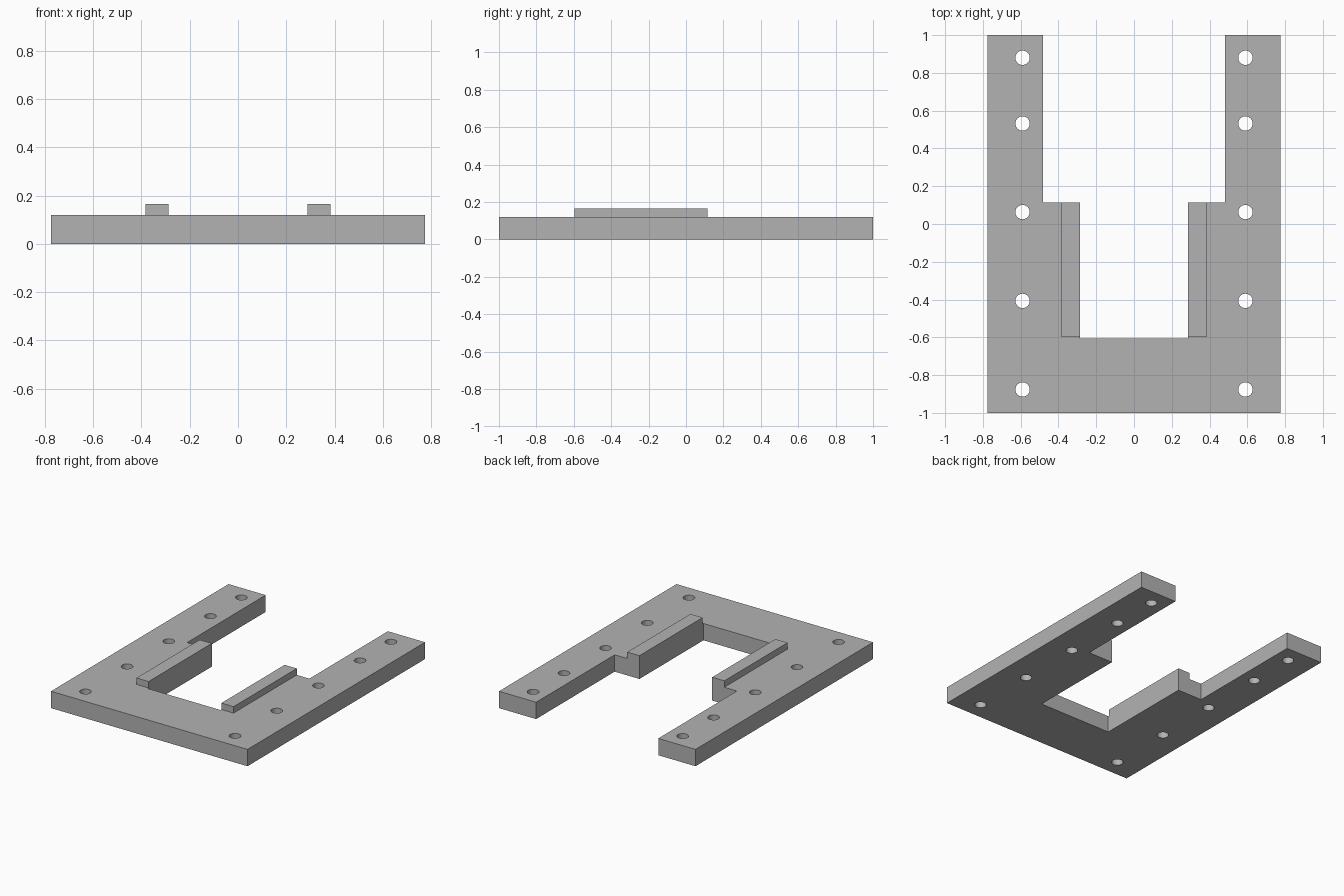
import bpy
import bmesh
from mathutils import Matrix

cube = bpy.data.objects.get("Cube")
if cube:
    bpy.data.objects.remove(cube, do_unlink=True)

THICK = 0.12        # plate thickness
RAIL_TOP = 0.166
HALF_W = 0.775
SLOT = 0.287        # half width of the inner slot
TAB_Y = 0.115       # back edge of the inner tabs

grey = bpy.data.materials.new("mid grey")
grey.use_nodes = True
colour = (0.45, 0.45, 0.45, 1)
grey.diffuse_color = colour
grey.node_tree.nodes["Principled BSDF"].inputs["Base Color"].default_value = colour


def add_object(name, bm):
    bmesh.ops.recalc_face_normals(bm, faces=bm.faces)
    mesh = bpy.data.meshes.new(name)
    bm.to_mesh(mesh)
    bm.free()
    mesh.materials.append(grey)
    obj = bpy.data.objects.new(name, mesh)
    bpy.context.collection.objects.link(obj)
    return obj


def prism(name, outline, z0, z1):
    bm = bmesh.new()
    face = bm.faces.new([bm.verts.new((x, y, z0)) for x, y in outline])
    new = bmesh.ops.extrude_face_region(bm, geom=[face])["geom"]
    top = [v for v in new if isinstance(v, bmesh.types.BMVert)]
    bmesh.ops.translate(bm, verts=top, vec=(0, 0, z1 - z0))
    return add_object(name, bm)


# U-shaped base plate with stepped arms
half = [(HALF_W, -1), (HALF_W, 1), (0.482, 1), (0.482, TAB_Y),
        (SLOT, TAB_Y), (SLOT, -0.607)]
plate = prism("base_plate", half + [(-x, y) for x, y in reversed(half)], 0, THICK)

# Screw holes along both arms
bm = bmesh.new()
for side in (-1, 1):
    for y in (-0.876, -0.407, 0.063, 0.532, 0.88):
        bmesh.ops.create_cone(bm, cap_ends=True, segments=32, radius1=0.038,
                              radius2=0.038, depth=0.4,
                              matrix=Matrix.Translation((side * 0.59, y, THICK / 2)))
cutter = add_object("hole_cutter", bm)
cutter.hide_render = True

holes = plate.modifiers.new("screw_holes", 'BOOLEAN')
holes.operation = 'DIFFERENCE'
holes.solver = 'EXACT'
holes.object = cutter
bpy.context.view_layer.objects.active = plate
plate.select_set(True)
bpy.ops.object.modifier_apply(modifier=holes.name)
bpy.data.objects.remove(cutter, do_unlink=True)
bpy.ops.object.shade_smooth_by_angle()

# Raised rails on the slot edges
for name, side in (("left_rail", 1), ("right_rail", -1)):
    a, b = side * SLOT, side * 0.383
    prism(name, [(a, -0.597), (b, -0.597), (b, TAB_Y), (a, TAB_Y)], THICK, RAIL_TOP)
